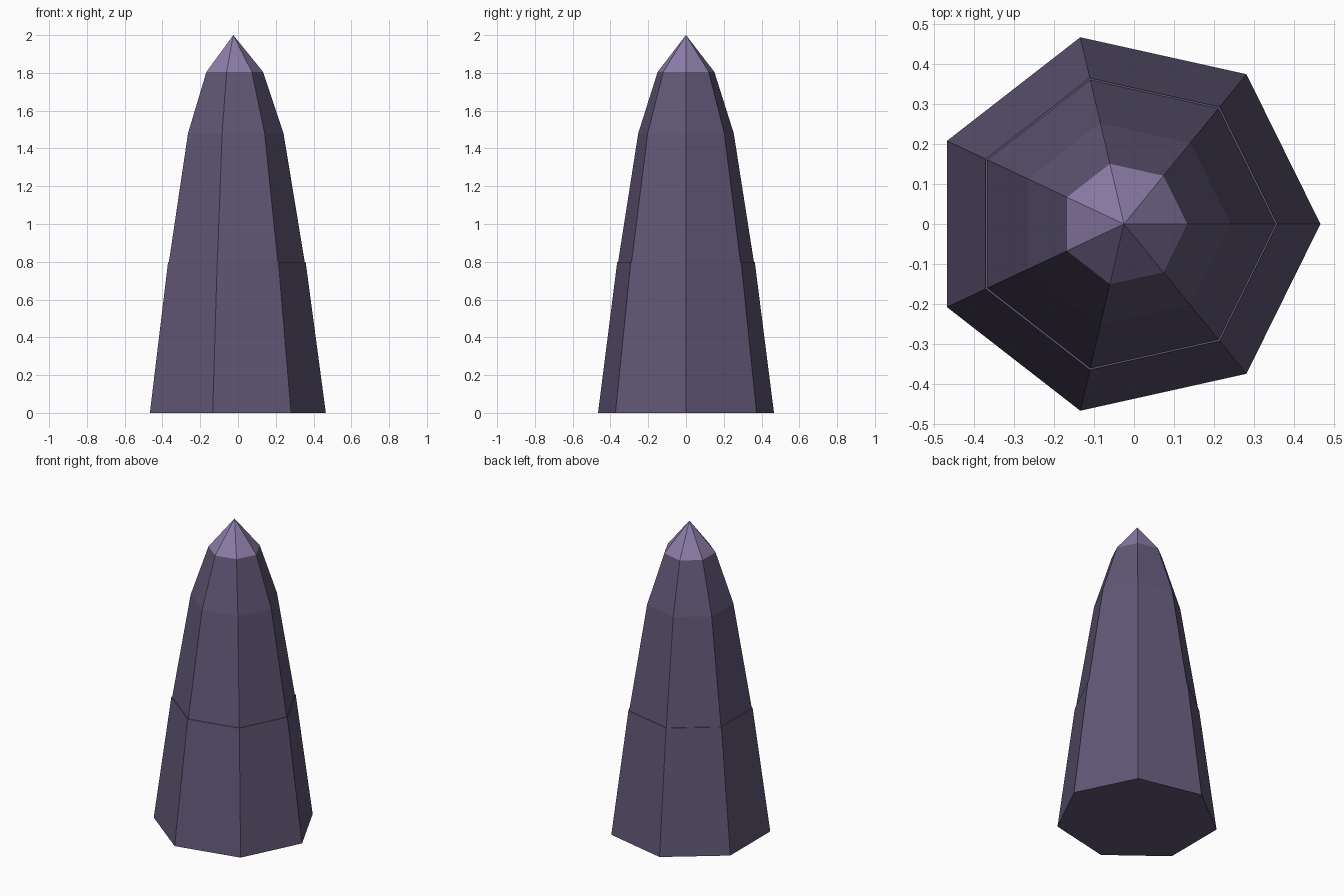
import bpy, bmesh
from math import cos, sin, tau

SIDES = 7
CENTRE_X = -0.025
Y_SCALE = 0.975

cube = bpy.data.objects.get("Cube")
if cube:
    bpy.data.objects.remove(cube, do_unlink=True)


def make_material(name, rgb):
    mat = bpy.data.materials.new(name)
    mat.use_nodes = True
    colour = (*rgb, 1.0)
    mat.diffuse_color = colour
    mat.node_tree.nodes["Principled BSDF"].inputs["Base Color"].default_value = colour
    return mat


def faceted_column(name, rings, mat, tip=None):
    """Seven-sided solid through (radius, height) rings, with an optional point."""
    bm = bmesh.new()
    loops = []
    for radius, z in rings:
        loops.append([bm.verts.new((CENTRE_X + radius * cos(tau * i / SIDES),
                                    Y_SCALE * radius * sin(tau * i / SIDES), z))
                      for i in range(SIDES)])
    for low, high in zip(loops, loops[1:]):
        for i in range(SIDES):
            j = (i + 1) % SIDES
            bm.faces.new((low[i], low[j], high[j], high[i]))
    bm.faces.new(loops[0][::-1])
    if tip is None:
        bm.faces.new(loops[-1])
    else:
        apex = bm.verts.new((CENTRE_X, 0, tip))
        for i in range(SIDES):
            bm.faces.new((loops[-1][i], loops[-1][(i + 1) % SIDES], apex))
    bmesh.ops.recalc_face_normals(bm, faces=bm.faces)
    mesh = bpy.data.meshes.new(name)
    bm.to_mesh(mesh)
    bm.free()
    mesh.materials.append(mat)
    obj = bpy.data.objects.new(name, mesh)
    bpy.context.scene.collection.objects.link(obj)
    return obj


dark_purple = make_material("dark purple", (0.118, 0.094, 0.178))
light_purple = make_material("light purple", (0.262, 0.205, 0.392))

# Wide lower shaft, with a thin ledge at its top
faceted_column("lower_shaft", [(0.49, 0), (0.383, 0.80)], dark_purple)
# Slimmer upper shaft, tapering faster near the top
faceted_column("upper_shaft", [(0.378, 0.80), (0.266, 1.48), (0.158, 1.805)], dark_purple)
# Pale pointed cap
faceted_column("crystal_tip", [(0.158, 1.805)], light_purple, tip=2.0)
